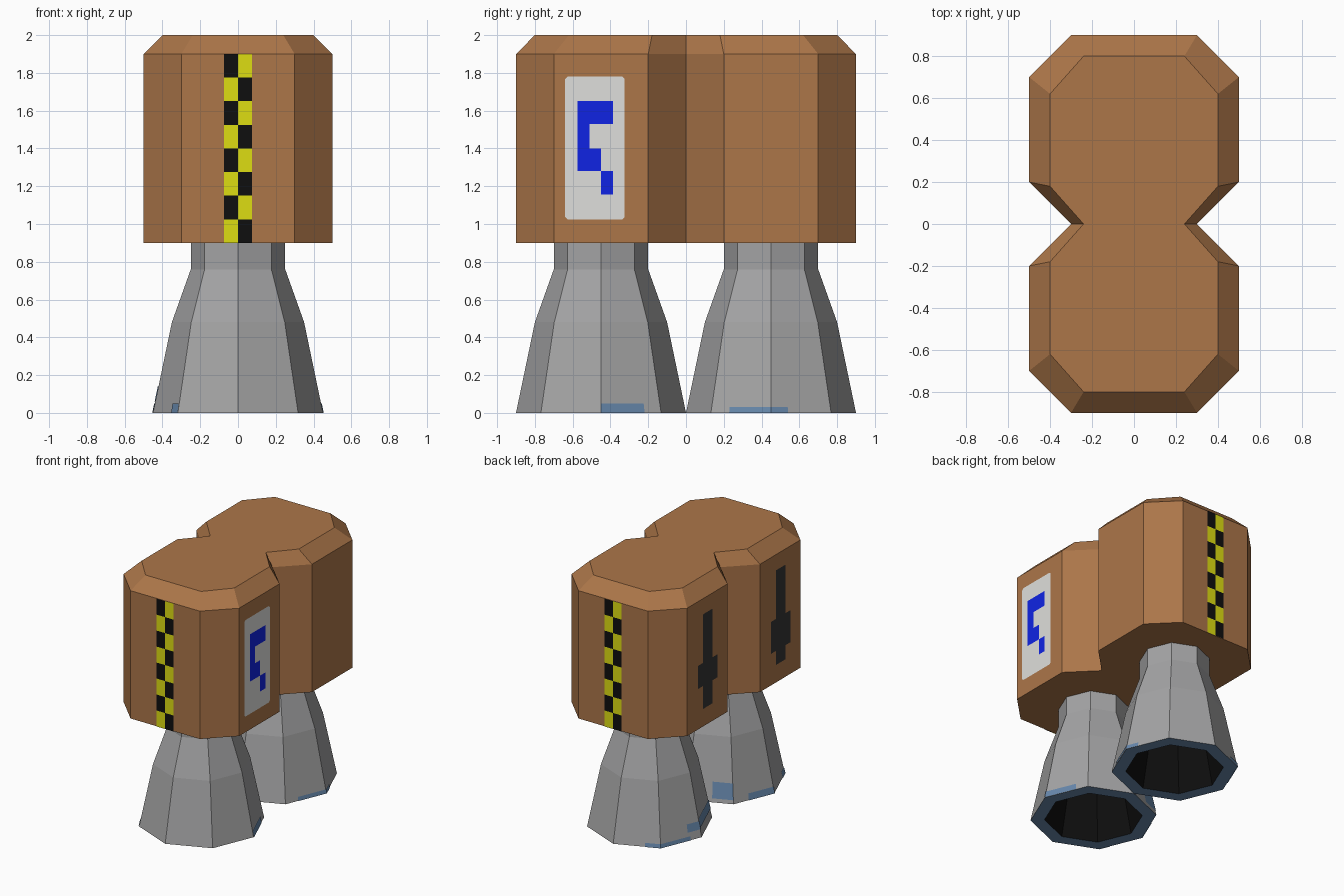
import bpy, bmesh, math
from mathutils import Vector

if "Cube" in bpy.data.objects:
    bpy.data.objects.remove(bpy.data.objects["Cube"])


def mat(name, r, g, b):
    lin = [((c / 255 + 0.055) / 1.055) ** 2.4 if c > 10 else c / 255 / 12.92 for c in (r, g, b)]
    m = bpy.data.materials.new(name)
    m.diffuse_color = (*lin, 1)
    m.use_nodes = True
    m.node_tree.nodes["Principled BSDF"].inputs["Base Color"].default_value = m.diffuse_color
    return m


BROWN = mat("brown_casing", 172, 118, 73)
GREY = mat("grey_metal", 164, 164, 165)
STEEL = mat("heat_blue", 103, 136, 172)
BLACK = mat("black", 14, 14, 14)
YELLOW = mat("yellow", 222, 222, 18)
WHITE = mat("label_white", 223, 223, 220)
BLUE = mat("label_blue", 16, 36, 228)
DARK = mat("dark_panel", 52, 52, 52)


def make(name, verts, faces, mats, index=None, recalc=True):
    me = bpy.data.meshes.new(name)
    me.from_pydata(verts, [], faces)
    for m in mats:
        me.materials.append(m)
    if index:
        for p, i in zip(me.polygons, index):
            p.material_index = i
    if recalc:
        bm = bmesh.new()
        bm.from_mesh(me)
        bmesh.ops.recalc_face_normals(bm, faces=bm.faces)
        bm.to_mesh(me)
        bm.free()
    ob = bpy.data.objects.new(name, me)
    bpy.context.collection.objects.link(ob)
    return ob


# Casing: twin-octagon outline, straight walls and a chamfered top
def outline(quarter, z):
    q = list(quarter)
    pts = q + [(-x, y) for x, y in reversed(q)]
    pts += [(-x, -y) for x, y in q[1:]] + [(x, -y) for x, y in reversed(q[1:])]
    return [(x, y, z) for x, y in pts]


wide = [(0.3, 0), (0.5, 0.2), (0.5, 0.7), (0.3, 0.9)]
small = [(0.24, 0), (0.4, 0.18), (0.4, 0.62), (0.24, 0.8)]
rings = [outline(wide, 0.9), outline(wide, 1.9), outline(small, 2.0)]
n = len(rings[0])
faces = [tuple(range(n)), tuple(range(2 * n, 3 * n))]
for r in range(2):
    for i in range(n):
        j = (i + 1) % n
        faces.append((r * n + i, r * n + j, r * n + n + j, r * n + n + i))
make("twin_casing", sum(rings, []), faces, [BROWN])


# Nozzles: eight-sided bells with a rim and a dark hollow inside
PROFILE = [(0.25, 0.92), (0.25, 0.76), (0.35, 0.48), (0.45, 0), (0.35, 0), (0.25, 0.48), (0.15, 0.7)]
BANDS = [0, 0, 0, 1, 2, 2]


def nozzle(name, cy):
    verts = [(r * math.cos(k * math.pi / 4), cy + r * math.sin(k * math.pi / 4), z)
             for r, z in PROFILE for k in range(8)]
    fs, idx = [tuple(range(8)), tuple(range(48, 56))], [0, 2]
    for b, m in enumerate(BANDS):
        for k in range(8):
            j = (k + 1) % 8
            fs.append((b * 8 + k, b * 8 + j, b * 8 + 8 + j, b * 8 + 8 + k))
            idx.append(m)
    make(name, verts, fs, [GREY, STEEL, BLACK], idx)


# Heat stains: thin patches (facet, u0, u1, z0, z1) lying on the bell facets
def stains(name, cy, patches):
    verts, fs = [], []
    for k, u0, u1, z0, z1 in patches:
        for u, z in ((u0, z0), (u1, z0), (u1, z1), (u0, z1)):
            r = 0.454 - z * 0.1 / 0.48
            a, b = (Vector((r * math.cos(t), r * math.sin(t), z))
                    for t in (k * math.pi / 4, (k + 1) * math.pi / 4))
            p = a.lerp(b, u)
            verts.append((p.x, p.y + cy, p.z))
        fs.append(tuple(range(len(verts) - 4, len(verts))))
    make(name, verts, fs, [STEEL], recalc=False)


nozzle("front_nozzle", -0.45)
nozzle("back_nozzle", 0.45)
stains("front_nozzle_stains", -0.45, [(0, 0, 0.72, 0, 0.05), (4, 0.75, 1, 0, 0.05),
                                      (2, 0.55, 1, 0.03, 0.15), (3, 0.37, 1, 0, 0.05)])
stains("back_nozzle_stains", 0.45, [(7, 0.31, 1, 0, 0.03), (0, 0, 0.28, 0, 0.03),
                                    (2, 0.67, 1, 0, 0.03), (3, 0, 0.73, 0, 0.03),
                                    (3, 0.68, 1, 0.06, 0.12), (4, 0, 1, 0.07, 0.14)])


# Painted plates: polygons in (across, z) placed on a flat wall
def plates(name, place, polys, mats, index=None):
    verts, fs = [], []
    for poly in polys:
        fs.append(tuple(range(len(verts), len(verts) + len(poly))))
        verts += [place(u, z) for u, z in poly]
    make(name, verts, fs, mats, index, recalc=False)


def rect(u0, u1, z0, z1):
    return [(u0, z0), (u1, z0), (u1, z1), (u0, z1)]


# Checkered warning stripes on the front and back
cells, colours = [], []
for row in range(8):
    for col in range(2):
        cells.append(rect(-0.074 + col * 0.074, col * 0.074, 0.9 + row * 0.125, 1.025 + row * 0.125))
        colours.append((row + col) % 2)
for name, s in (("front_stripe", 1), ("back_stripe", -1)):
    plates(name, lambda u, z, s=s: (s * u, -s * 0.904, z), cells, [YELLOW, BLACK], colours)

# Label on the right wall with its blue marking
c = 0.012
u0, u1, z0, z1 = -0.64, -0.325, 1.025, 1.78
plates("label_plate", lambda u, z: (0.503, u, z),
       [[(u0 + c, z0), (u1 - c, z0), (u1, z0 + c), (u1, z1 - c),
         (u1 - c, z1), (u0 + c, z1), (u0, z1 - c), (u0, z0 + c)]], [WHITE])
plates("label_marking", lambda u, z: (0.507, u, z),
       [rect(-0.575, -0.387, 1.53, 1.65), rect(-0.575, -0.512, 1.40, 1.53),
        rect(-0.575, -0.45, 1.28, 1.40), rect(-0.45, -0.387, 1.155, 1.28)], [BLUE])

# Dark slots on the left wall, one for each half
for name, cy, low in (("front_slot", -0.45, 1.15), ("back_slot", 0.45, 1.22)):
    plates(name, lambda u, z, cy=cy: (-0.504, cy - u, z),
           [rect(-0.06, 0.06, 1.40, 1.78), rect(-0.12, 0.12, low, 1.40),
            rect(-0.06, 0.06, 1.04, low)], [DARK])
